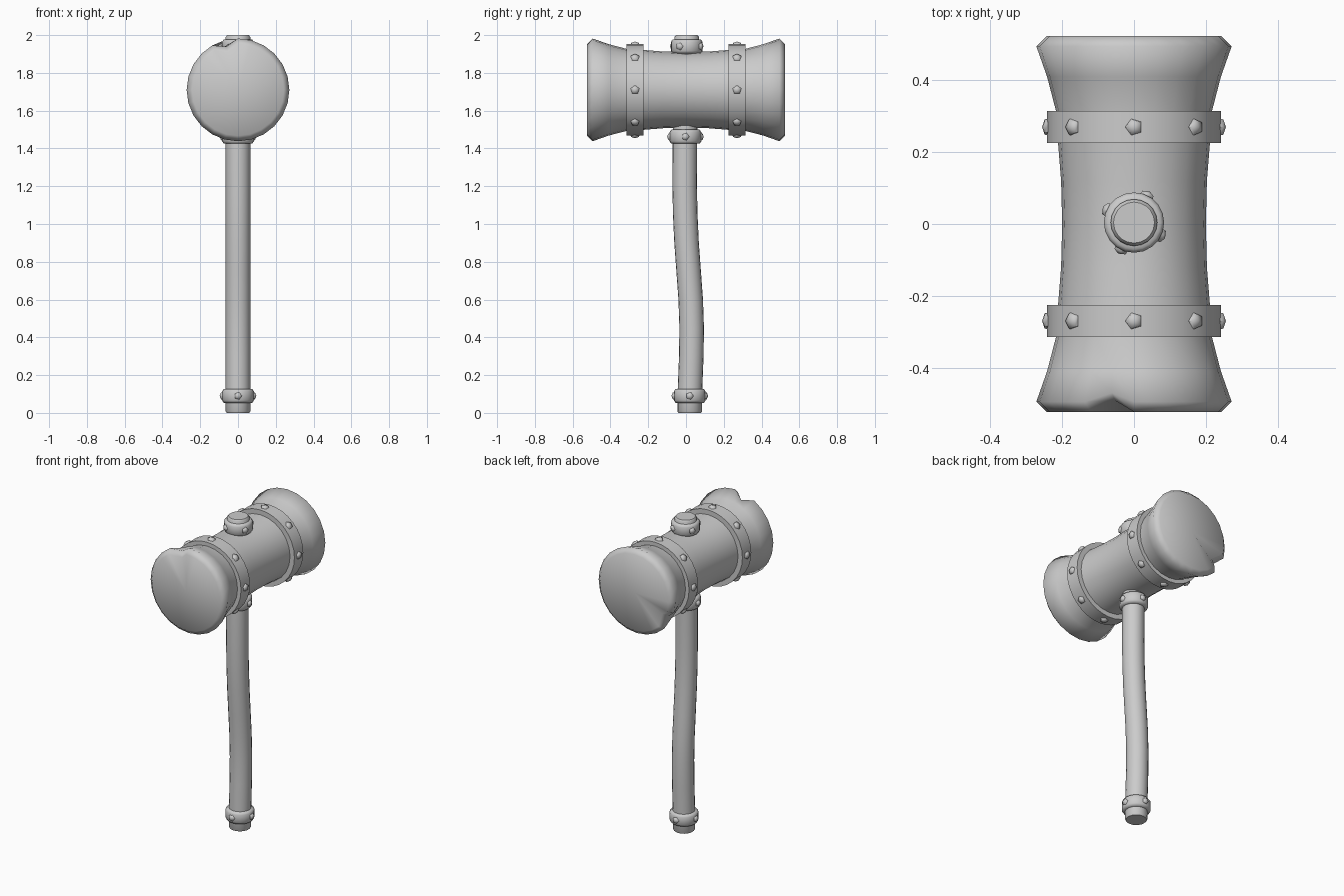
import bpy, bmesh
from math import sin, cos, pi, radians
from mathutils import Matrix, Vector

cube = bpy.data.objects.get("Cube")
if cube:
    bpy.data.objects.remove(cube, do_unlink=True)

GREY = (0.6, 0.6, 0.6, 1)
grey = bpy.data.materials.new("plain_grey")
grey.use_nodes = True
grey.diffuse_color = GREY
grey.node_tree.nodes["Principled BSDF"].inputs["Base Color"].default_value = GREY

HEAD_Z = 1.71
# Local z becomes the y axis, local y becomes up
HEAD = Matrix.Translation((0, 0, HEAD_Z)) @ Matrix(
    ((1, 0, 0, 0), (0, 0, 1, 0), (0, 1, 0, 0), (0, 0, 0, 1)))


def lathe(bm, profile, segs, matrix=Matrix(), closed=False):
    """Spin (radius, height, y shift) rows round z; a zero radius makes a tip."""
    rings = []
    for r, h, *shift in profile:
        dy = shift[0] if shift else 0
        count = segs if r > 0 else 1
        rings.append([bm.verts.new(matrix @ Vector((
            r * cos(2 * pi * i / segs), r * sin(2 * pi * i / segs) + dy, h)))
            for i in range(count)])
    pairs = list(zip(rings, rings[1:]))
    if closed:
        pairs.append((rings[-1], rings[0]))
    for a, b in pairs:
        for i in range(segs):
            j = (i + 1) % segs
            quad = [a[i % len(a)], a[j % len(a)], b[j % len(b)], b[i % len(b)]]
            bm.faces.new(list(dict.fromkeys(quad)))
    return rings


def finish(bm, name, angle=40):
    bmesh.ops.recalc_face_normals(bm, faces=bm.faces)
    mesh = bpy.data.meshes.new(name)
    bm.to_mesh(mesh)
    bm.free()
    mesh.materials.append(grey)
    mesh.shade_smooth()
    mesh.set_sharp_from_angle(angle=radians(angle))
    obj = bpy.data.objects.new(name, mesh)
    bpy.context.collection.objects.link(obj)


def studs(name, matrix, radius, count, turn, size):
    bm = bmesh.new()
    for i in range(count):
        a = turn + 2 * pi * i / count
        out = Vector((cos(a), sin(a), 0))
        place = (matrix @ Matrix.Translation(out * radius)
                 @ out.to_track_quat('Z', 'Y').to_matrix().to_4x4())
        lathe(bm, [(0, -0.008), (size, -0.006), (size * 0.85, 0.008), (0, 0.015)],
              5, place)
    finish(bm, name, 60)


# Head: waisted barrel with flared, chamfered ends
half = [(0.2, 0), (0.203, 0.12), (0.211, 0.22), (0.216, 0.31),
        (0.242, 0.41), (0.272, 0.495), (0.243, 0.523), (0, 0.523)]
profile = [(r, -y) for r, y in reversed(half)] + half[1:]
bm = bmesh.new()
rings = lathe(bm, profile, 24, HEAD)
# Chipped rims: one on top of the front end, one low on the back end
for rim, face, index in ((2, 1, 7), (-3, -2, 14)):
    for ring, shrink, pull in ((rings[rim], 0.87, 0.95), (rings[face], 0.84, 0.94)):
        v = ring[index]
        v.co = Vector((v.co.x * shrink, v.co.y * pull,
                       HEAD_Z + (v.co.z - HEAD_Z) * shrink))
finish(bm, "hammer_head", 80)

# Head bands with their studs
for side, y in (("front", -0.27), ("back", 0.27)):
    bm = bmesh.new()
    lathe(bm, [(0.208, y - 0.045), (0.242, y - 0.045),
               (0.242, y + 0.045), (0.208, y + 0.045)], 32, HEAD, closed=True)
    finish(bm, side + "_band")
    studs(side + "_band_studs", HEAD @ Matrix.Translation((0, 0, y)),
          0.241, 8, 0, 0.026)

# Handle: gently bent shaft passing through the head
path = [(0, 0.02), (0.12, 0.021), (0.3, 0.028), (0.45, 0.03), (0.6, 0.025),
        (0.75, 0.014), (0.9, 0.003), (1.05, -0.004), (1.2, -0.007),
        (1.45, -0.006), (1.7, 0), (1.99, 0.004)]
bm = bmesh.new()
shaft = [(0.065, z, y) for z, y in path]
shaft[0] = (0.065, 0.008, 0.02)
lathe(bm, [(0, 0, 0.02), (0.06, 0, 0.02)] + shaft
      + [(0.057, 2.0, 0.004), (0, 2.0, 0.004)], 20)
finish(bm, "handle")

# Rounded collars on the handle
for name, z, y, turn in (("bottom", 0.09, 0.02, 0), ("under_head", 1.462, -0.003, 0),
                         ("top", 1.94, 0.004, radians(63))):
    spot = Matrix.Translation((0, y, z))
    bm = bmesh.new()
    lathe(bm, [(0.06, -0.037), (0.075, -0.037), (0.084, -0.024),
               (0.084, 0.024), (0.075, 0.037), (0.06, 0.037)], 20, spot, closed=True)
    finish(bm, name + "_collar", 60)
    studs(name + "_collar_studs", spot, 0.082, 4, turn, 0.022)
